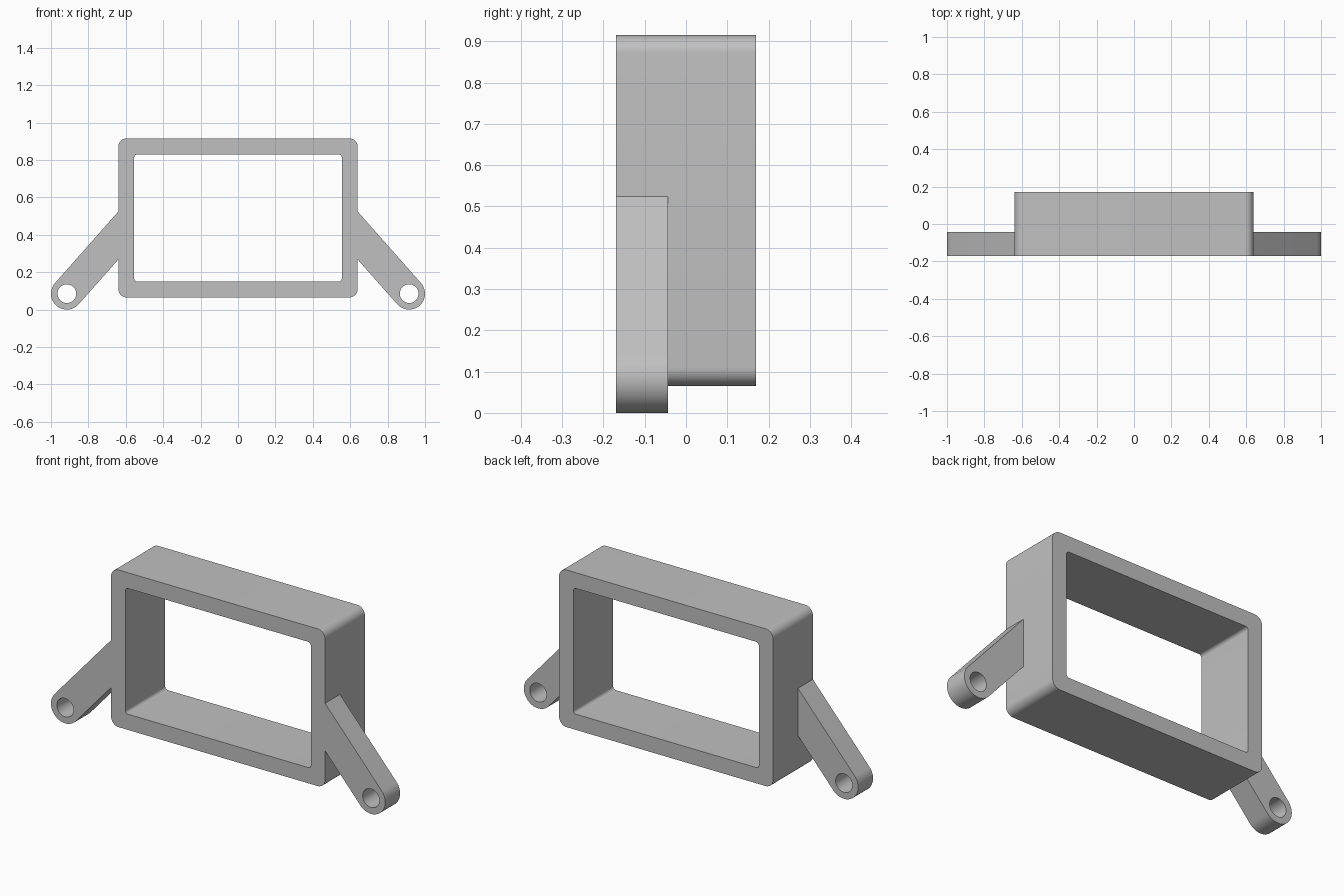
import bpy, bmesh
from math import sin, cos, tan, pi, radians

cube = bpy.data.objects.get("Cube")
if cube:
    bpy.data.objects.remove(cube, do_unlink=True)

GREY = (0.53, 0.53, 0.53, 1)
mat = bpy.data.materials.new("light grey")
mat.use_nodes = True
mat.diffuse_color = GREY
mat.node_tree.nodes["Principled BSDF"].inputs["Base Color"].default_value = GREY

FRONT, BACK, ARM_BACK = -0.17, 0.17, -0.043
MID_Z = 0.49


def arc(cx, cz, r, start, end, n):
    """Points along an arc in the x-z plane."""
    return [(cx + r * cos(start + (end - start) * i / n),
             cz + r * sin(start + (end - start) * i / n)) for i in range(n + 1)]


def rounded_rect(hx, hz, r):
    pts = []
    for k, (sx, sz) in enumerate([(1, 1), (-1, 1), (-1, -1), (1, -1)]):
        pts += arc(sx * (hx - r), MID_Z + sz * (hz - r), r, k * pi / 2, (k + 1) * pi / 2, 10)
    return pts


def plate(name, loops, y0, y1):
    """Fill an outline with its hole and extrude it from y0 to y1."""
    bm = bmesh.new()
    for loop in loops:
        vs = [bm.verts.new((x, y0, z)) for x, z in loop]
        for a, b in zip(vs, vs[1:] + vs[:1]):
            bm.edges.new((a, b))
    bmesh.ops.triangle_fill(bm, edges=bm.edges[:], use_beauty=True)
    ext = bmesh.ops.extrude_face_region(bm, geom=bm.faces[:], use_keep_orig=True)
    moved = [g for g in ext["geom"] if isinstance(g, bmesh.types.BMVert)]
    bmesh.ops.translate(bm, verts=moved, vec=(0, y1 - y0, 0))
    bmesh.ops.recalc_face_normals(bm, faces=bm.faces[:])
    me = bpy.data.meshes.new(name)
    bm.to_mesh(me)
    bm.free()
    me.materials.append(mat)
    ob = bpy.data.objects.new(name, me)
    bpy.context.collection.objects.link(ob)
    bpy.ops.object.select_all(action="DESELECT")
    ob.select_set(True)
    bpy.context.view_layer.objects.active = ob
    bpy.ops.object.shade_smooth_by_angle(angle=radians(30))


# Rectangular frame with rounded corners
plate("frame", [rounded_rect(0.64, 0.425, 0.045), rounded_rect(0.555, 0.34, 0.017)], FRONT, BACK)

# Sloping mounting arms with a round eye at the end
EYE_X, EYE_Z, EYE_R, WALL_X = 0.915, 0.085, 0.085, 0.64
tilt = radians(48.5)
root_z = EYE_Z + (EYE_X - WALL_X) * tan(tilt)
root_half = EYE_R / cos(tilt)
low = -pi / 2 - tilt
outline = arc(EYE_X, EYE_Z, EYE_R, low, low + pi, 32)
outline += [(WALL_X, root_z + root_half), (WALL_X, root_z - root_half)]
hole = arc(EYE_X, EYE_Z, 0.05, 0, 2 * pi, 40)[:-1]
for side, s in (("left", 1), ("right", -1)):
    plate(side + "_arm", [[(s * x, z) for x, z in loop] for loop in (outline, hole)],
          FRONT, ARM_BACK)
